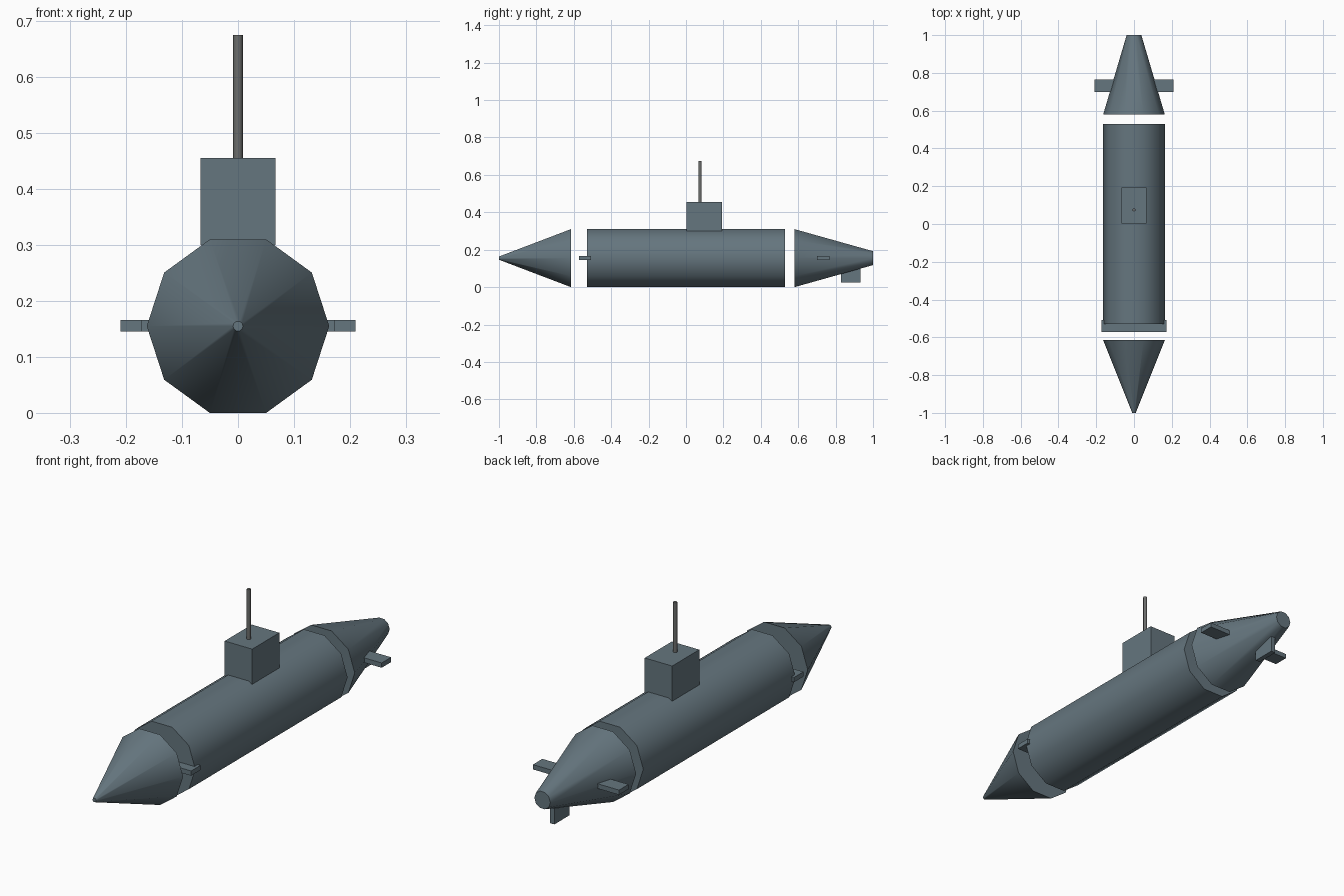
import bpy, bmesh
from math import pi, sin, cos, radians

if "Cube" in bpy.data.objects:
    bpy.data.objects.remove(bpy.data.objects["Cube"])

AXIS_Z = 0.155   # height of the hull centreline
R = 0.163        # hull radius, ten-sided


def material(name, rgb):
    m = bpy.data.materials.new(name)
    m.diffuse_color = (*rgb, 1)
    m.use_nodes = True
    m.node_tree.nodes["Principled BSDF"].inputs["Base Color"].default_value = m.diffuse_color
    return m


slate = material("slate", (0.13, 0.18, 0.21))
steel = material("steel", (0.15, 0.155, 0.15))


def finish(name, bm, mat, smooth=False):
    bmesh.ops.recalc_face_normals(bm, faces=bm.faces)
    me = bpy.data.meshes.new(name)
    bm.to_mesh(me)
    bm.free()
    me.materials.append(mat)
    ob = bpy.data.objects.new(name, me)
    bpy.context.collection.objects.link(ob)
    if smooth:
        bpy.ops.object.select_all(action='DESELECT')
        ob.select_set(True)
        bpy.context.view_layer.objects.active = ob
        bpy.ops.object.shade_smooth_by_angle(angle=radians(40))
    return ob


def frustum(name, a, b, ra, rb, place, mat, sides=10):
    """Capped frustum; place(u, v, t) maps the cross-section and axis to 3D."""
    bm = bmesh.new()
    rings = [[bm.verts.new(place(r * cos(2 * pi * i / sides), r * sin(2 * pi * i / sides), t))
              for i in range(sides)] for t, r in ((a, ra), (b, rb))]
    for i in range(sides):
        j = (i + 1) % sides
        bm.faces.new((rings[0][i], rings[0][j], rings[1][j], rings[1][i]))
    for ring in rings:
        bm.faces.new(ring)
    return finish(name, bm, mat, True)


def box(name, x, y, z):
    bm = bmesh.new()
    bmesh.ops.create_cube(bm, size=1)
    for v in bm.verts:
        for k, (lo, hi) in enumerate((x, y, z)):
            v.co[k] = hi if v.co[k] > 0 else lo
    return finish(name, bm, slate)


def along_y(u, v, t):
    return (u, t, AXIS_Z + v)


# Hull in three separate sections
frustum("nose_cone", -1.0, -0.615, 0.009, R, along_y, slate)
frustum("main_hull", -0.53, 0.53, R, R, along_y, slate)
frustum("tail_cone", 0.58, 1.0, R, 0.039, along_y, slate)

# Tower and periscope
box("tower", (-0.067, 0.067), (0.003, 0.192), (0.30, 0.455))
frustum("periscope", 0.45, 0.675, 0.0085, 0.0085,
        lambda u, v, t: (u, 0.075 + v, t), steel)

# Diving planes and rudder
box("front_plane", (-0.172, 0.172), (-0.572, -0.507), (0.145, 0.166))
box("rear_plane", (-0.21, 0.21), (0.70, 0.766), (0.145, 0.166))
box("rudder", (-0.011, 0.011), (0.828, 0.932), (0.025, 0.155))
